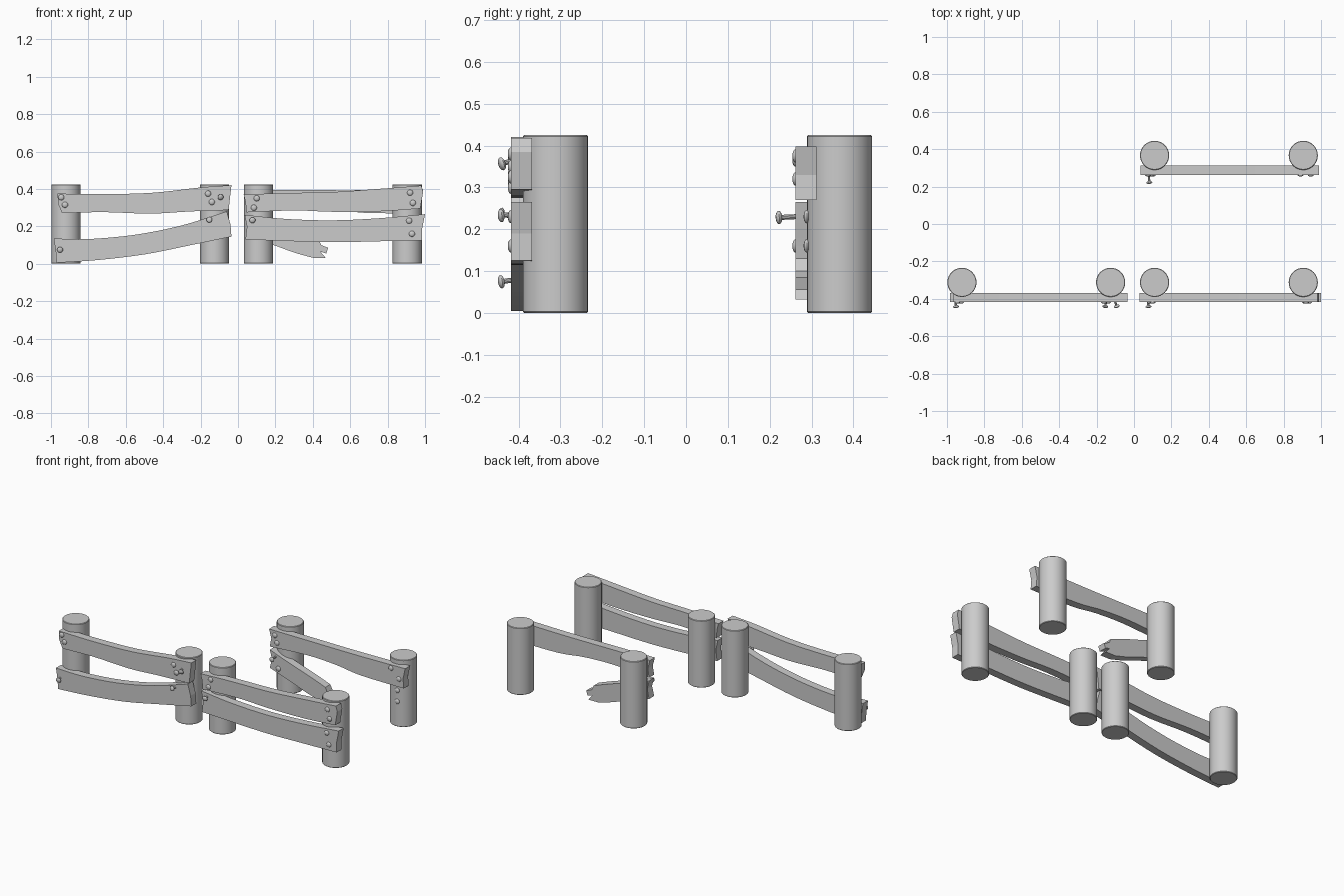
import bpy, bmesh, math
from mathutils import Vector, Matrix

cube = bpy.data.objects.get("Cube")
if cube:
    bpy.data.objects.remove(cube)

grey = bpy.data.materials.new("weathered_grey")
grey.use_nodes = True
colour = (0.6, 0.6, 0.6, 1)
grey.diffuse_color = colour
grey.node_tree.nodes["Principled BSDF"].inputs["Base Color"].default_value = colour


def finish(bm, name, smooth=False):
    bmesh.ops.recalc_face_normals(bm, faces=bm.faces)
    mesh = bpy.data.meshes.new(name)
    bm.to_mesh(mesh)
    bm.free()
    mesh.materials.append(grey)
    ob = bpy.data.objects.new(name, mesh)
    bpy.context.collection.objects.link(ob)
    if smooth:
        bpy.ops.object.select_all(action='DESELECT')
        ob.select_set(True)
        bpy.context.view_layer.objects.active = ob
        bpy.ops.object.shade_smooth_by_angle(angle=math.radians(35))
    return ob


def spline(points, steps=4):
    """Smooth edge line through a few points."""
    p = [Vector(q) for q in points]
    p = [2 * p[0] - p[1]] + p + [2 * p[-1] - p[-2]]
    out = []
    for i in range(1, len(p) - 2):
        a, b, c, d = p[i - 1:i + 3]
        for k in range(steps):
            t = k / steps
            out.append(0.5 * (2 * b + (c - a) * t + (2 * a - 5 * b + 4 * c - d) * t * t
                              + (3 * b - a - 3 * c + d) * t ** 3))
    return out + [p[-2]]


def board(name, front, top, bottom, right_end, left_end, depth=0.05):
    """Plank outlined by top and bottom edges, with chipped ends between them."""
    outline = spline(top) + [Vector(q) for q in right_end]
    outline += spline(bottom)[::-1] + [Vector(q) for q in left_end]
    bm = bmesh.new()
    face = bm.faces.new([bm.verts.new((q.x, front, q.y)) for q in outline])
    grown = bmesh.ops.extrude_face_region(bm, geom=[face])["geom"]
    moved = [v for v in grown if isinstance(v, bmesh.types.BMVert)]
    bmesh.ops.translate(bm, verts=moved, vec=(0, depth, 0))
    finish(bm, name)


def post(name, x, y):
    bm = bmesh.new()
    bmesh.ops.create_cone(bm, cap_ends=True, segments=32, radius1=0.078, radius2=0.078,
                          depth=0.425, matrix=Matrix.Translation((x, y, 0.2125)))
    rims = [e for e in bm.edges if abs(e.verts[0].co.z - e.verts[1].co.z) < 0.01]
    bmesh.ops.bevel(bm, geom=rims, offset=0.003, segments=1, affect='EDGES')
    finish(bm, name, True)


def nail(name, x, y, z, length=0.0, tilt=0.0):
    """Domed nail driven along +y; a loose one stands out and droops."""
    bm = bmesh.new()
    turn = Matrix.Rotation(tilt, 4, 'X') @ Matrix.Rotation(tilt, 4, 'Z')
    place = Matrix.Translation((x, y, z)) @ turn
    shaft = length + 0.02
    mat = place @ Matrix.Translation((0, 0.02 - shaft / 2, 0)) @ Matrix.Rotation(math.pi / 2, 4, 'X')
    bmesh.ops.create_cone(bm, cap_ends=True, segments=10, radius1=0.006, radius2=0.006,
                          depth=shaft, matrix=mat)
    mat = place @ Matrix.Translation((0, -length, 0)) @ Matrix.Diagonal((1, 0.5, 1, 1))
    bmesh.ops.create_uvsphere(bm, u_segments=12, v_segments=8, radius=0.016, matrix=mat)
    finish(bm, name, True)


FRONT, BACK = -0.418, 0.262

# Posts
for i, (x, y) in enumerate([(-0.92, -0.312), (-0.125, -0.312), (0.11, -0.312),
                            (0.905, -0.312), (0.11, 0.367), (0.905, 0.367)]):
    post(f"post_{i + 1}", x, y)

# Right section rails
board("right_upper_rail", FRONT,
      [(-0.965, 0.375), (-0.72, 0.372), (-0.45, 0.38), (-0.2, 0.408), (-0.035, 0.42)],
      [(-0.94, 0.27), (-0.72, 0.276), (-0.47, 0.268), (-0.25, 0.28), (-0.05, 0.287)],
      [(-0.043, 0.35)], [(-0.962, 0.32)])
board("right_lower_rail", FRONT,
      [(-0.985, 0.135), (-0.8, 0.132), (-0.55, 0.155), (-0.3, 0.205), (-0.06, 0.28)],
      [(-0.97, 0.005), (-0.75, 0.02), (-0.5, 0.05), (-0.25, 0.1), (-0.035, 0.145)],
      [(-0.04, 0.21)], [(-0.975, 0.07)])

# Left section rails
board("left_upper_rail", FRONT,
      [(0.03, 0.37), (0.25, 0.378), (0.5, 0.383), (0.75, 0.4), (0.98, 0.418)],
      [(0.045, 0.275), (0.3, 0.285), (0.5, 0.278), (0.75, 0.28), (0.975, 0.295)],
      [(0.99, 0.385)], [(0.04, 0.33)])
board("left_lower_rail", FRONT,
      [(0.035, 0.262), (0.25, 0.24), (0.5, 0.232), (0.75, 0.243), (1.0, 0.265)],
      [(0.04, 0.13), (0.25, 0.122), (0.5, 0.115), (0.75, 0.12), (0.985, 0.125)],
      [(0.985, 0.19)], [(0.048, 0.2)])

# Back section rails, the lower one snapped off
board("back_upper_rail", BACK,
      [(0.035, 0.395), (0.3, 0.394), (0.65, 0.393), (0.99, 0.398)],
      [(0.04, 0.285), (0.3, 0.3), (0.5, 0.293), (0.68, 0.272), (0.98, 0.27)],
      [(0.975, 0.33)], [(0.05, 0.34)])
board("broken_rail", BACK,
      [(0.04, 0.265), (0.18, 0.215), (0.32, 0.17), (0.43, 0.13)],
      [(0.04, 0.15), (0.19, 0.1), (0.3, 0.06), (0.4, 0.032)],
      [(0.445, 0.1), (0.482, 0.085), (0.472, 0.055), (0.44, 0.065), (0.468, 0.032)],
      [(0.055, 0.21)])

# Driven nails
front_nails = [(-0.925, 0.315), (-0.945, 0.355), (-0.16, 0.375), (-0.14, 0.33),
               (0.1, 0.35), (0.085, 0.3), (0.92, 0.38), (0.935, 0.325),
               (0.915, 0.23), (0.93, 0.16)]
back_nails = [(0.075, 0.365), (0.09, 0.32), (0.89, 0.375), (0.945, 0.32), (0.1, 0.16)]
for i, (x, z) in enumerate(front_nails):
    nail(f"front_nail_{i + 1}", x, FRONT, z)
for i, (x, z) in enumerate(back_nails):
    nail(f"back_nail_{i + 1}", x, BACK, z)
for i, z in enumerate((0.23, 0.16)):
    nail(f"bare_post_nail_{i + 1}", 0.915, 0.289, z)

# Loose nails
for i, (x, y, z, tilt) in enumerate([(-0.955, FRONT, 0.078, 0.15), (-0.15, FRONT, 0.232, -0.15),
                                     (-0.1, FRONT, 0.363, 0.3), (0.075, FRONT, 0.235, 0.1),
                                     (0.08, BACK, 0.23, 0.05)]):
    nail(f"loose_nail_{i + 1}", x, y, z, 0.04 if y > 0 else 0.024, tilt)
